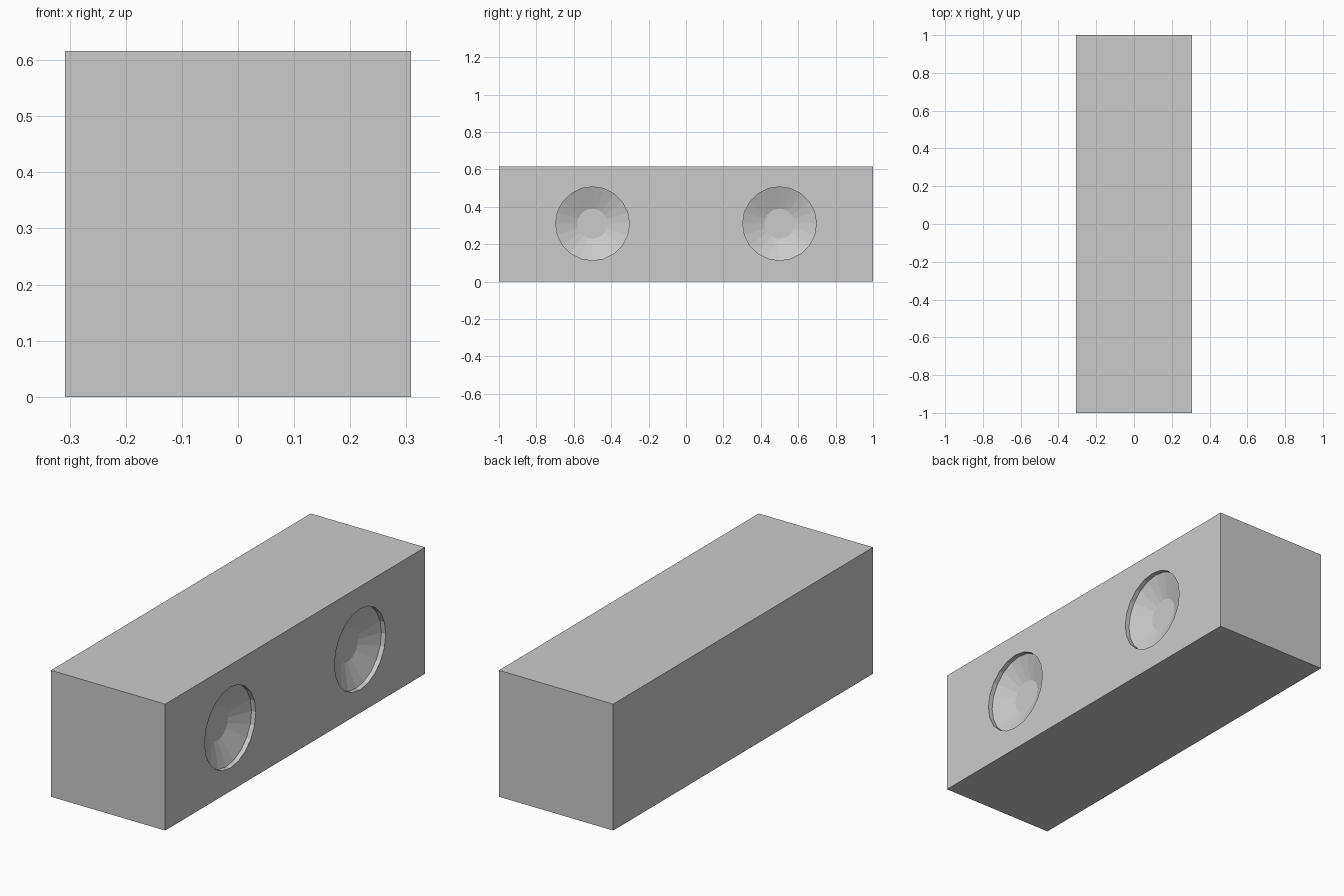
import bpy, bmesh, math

if "Cube" in bpy.data.objects:
    bpy.data.objects.remove(bpy.data.objects["Cube"])

HALF, LENGTH = 0.308, 2.0
SIDES = 20
# recess profile: (x, radius), from just outside the face to the flat bottom
PROFILE = [(0.36, 0.197), (0.285, 0.197), (0.24, 0.08)]


def make_object(name, bm):
    bmesh.ops.recalc_face_normals(bm, faces=bm.faces[:])
    mesh = bpy.data.meshes.new(name)
    bm.to_mesh(mesh)
    bm.free()
    obj = bpy.data.objects.new(name, mesh)
    bpy.context.collection.objects.link(obj)
    return obj


def recess_cutter(name, y, z):
    bm = bmesh.new()
    rings = []
    for x, r in PROFILE:
        angles = [2 * math.pi * i / SIDES for i in range(SIDES)]
        rings.append([bm.verts.new((x, y + r * math.cos(a), z + r * math.sin(a)))
                      for a in angles])
    for a, b in zip(rings, rings[1:]):
        for i in range(SIDES):
            j = (i + 1) % SIDES
            bm.faces.new((a[i], a[j], b[j], b[i]))
    bm.faces.new(rings[0])
    bm.faces.new(rings[-1])
    obj = make_object(name, bm)
    obj.hide_render = True
    return obj


# Long square block
bm = bmesh.new()
bmesh.ops.create_cube(bm, size=1.0)
bmesh.ops.scale(bm, vec=(2 * HALF, LENGTH, 2 * HALF), verts=bm.verts)
bmesh.ops.translate(bm, vec=(0, 0, HALF), verts=bm.verts)
block = make_object("block", bm)

# Two dished round recesses in the right side
bpy.context.view_layer.objects.active = block
for side in (-1, 1):
    cutter = recess_cutter("recess_cutter", side * 0.5, 0.31)
    mod = block.modifiers.new("recess", 'BOOLEAN')
    mod.operation = 'DIFFERENCE'
    mod.solver = 'EXACT'
    mod.object = cutter
    bpy.ops.object.modifier_apply(modifier=mod.name)
    bpy.data.objects.remove(cutter)
